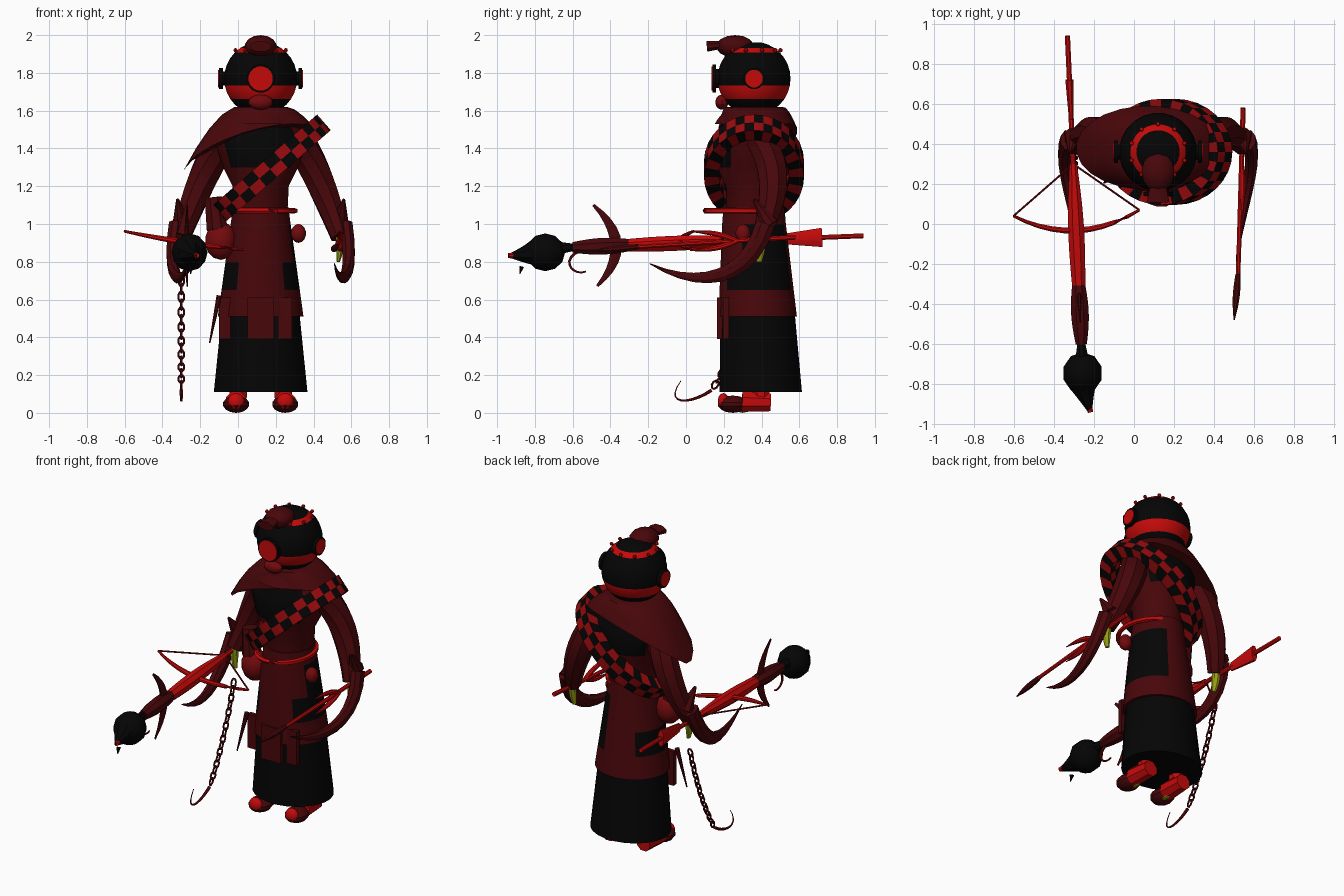
import bpy, bmesh
from math import sin, cos, pi, sqrt
from mathutils import Vector

if "Cube" in bpy.data.objects:
    bpy.data.objects.remove(bpy.data.objects["Cube"])


def material(name, red, green, blue):
    mat = bpy.data.materials.new(name)
    mat.use_nodes = True
    mat.diffuse_color = (red, green, blue, 1)
    shader = mat.node_tree.nodes["Principled BSDF"]
    shader.inputs["Base Color"].default_value = mat.diffuse_color
    return mat


DARK = material("dark red", .065, .002, .003)
RED = material("bright red", .56, .003, .003)
SCARLET = material("scarlet", .32, .003, .004)
CRIMSON = material("crimson", .17, .003, .004)
BLACK = material("black", .0015, .0015, .0015)
LIME = material("yellow green", .3, .34, .006)
made = []


# point measured from the upright centre line of the body, which leans back below the waist
def body(x, y, z):
    return Vector((.12 + x, .4 - .04 * min(z, 1) + y, z))


# point measured from the long axis of the weapon in the right hand
def weapon(y, x=0, z=0):
    return Vector((x - .29 - .045 * y, y, z + .9 + .04 * y))


def finish(name, bm, mats, rule=None):
    bmesh.ops.recalc_face_normals(bm, faces=bm.faces)
    if rule:
        for face in bm.faces:
            face.material_index = int(rule(face.calc_center_median(), face.normal))
    mesh = bpy.data.meshes.new(name)
    bm.to_mesh(mesh)
    bm.free()
    for mat in mats:
        mesh.materials.append(mat)
    part = bpy.data.objects.new(name, mesh)
    bpy.context.collection.objects.link(part)
    made.append(part)


# join point rings with quads; open skins get end caps
def skin(bm, rings, closed=False):
    rings = [[bm.verts.new(point) for point in ring] for ring in rings]
    count = len(rings[0])
    for low, high in zip(rings, rings[1:] + rings[:closed]):
        for i in range(count):
            j = (i + 1) % count
            bm.faces.new((low[i], low[j], high[j], high[i]))
    if not closed:
        bm.faces.new(rings[0])
        bm.faces.new(rings[-1])


def ellipse(width, depth, count=24):
    angles = [2 * pi * (i + .5) / count for i in range(count)]
    return [(width * cos(a), depth * sin(a)) for a in angles]


# body section by section: height, half width, half depth
def loft(name, mats, sections, rule=None):
    bm = bmesh.new()
    skin(bm, [[body(x, y, z) for x, y in ellipse(width, depth)] for z, width, depth in sections])
    finish(name, bm, mats, rule)


def bezier(controls, t):
    while len(controls) > 1:
        controls = [a.lerp(b, t) for a, b in zip(controls, controls[1:])]
    return controls[0]


def sweep(bm, path, radii, wide, sides, closed=False):
    rings = []
    last = len(path) - 1
    for i, (point, radius) in enumerate(zip(path, radii)):
        ahead = path[(i + 1) % len(path)] if closed else path[min(i + 1, last)]
        behind = path[i - 1] if closed else path[max(i - 1, 0)]
        along = (ahead - behind).normalized()
        across = Vector((1, 0, 0)) if abs(along.x) < .9 else Vector((0, 1, 0))
        across = (across - along * along.dot(across)).normalized()
        up = along.cross(across)
        rings.append([point + across * u + up * v for u, v in ellipse(radius * wide, radius, sides)])
    skin(bm, rings, closed)


# tapered bar or horn along a smooth curve
def horn(name, mat, controls, start, end, swell=0, wide=1, sides=8):
    steps = 10 if len(controls) > 2 or swell else 1
    times = [i / steps for i in range(steps + 1)]
    bm = bmesh.new()
    sweep(bm, [bezier(controls, t) for t in times],
          [start + (end - start) * t + swell * sin(pi * t) for t in times], wide, sides)
    finish(name, bm, [mat])


def hoops(name, mat, paths, radius):
    bm = bmesh.new()
    for path in paths:
        sweep(bm, path, [radius] * len(path), 1, 5, closed=True)
    finish(name, bm, [mat])


def ball(name, mat, centre, width, depth, height, sides=12):
    bm = bmesh.new()
    bmesh.ops.create_uvsphere(bm, u_segments=sides, v_segments=sides // 2 + 1, radius=1)
    bmesh.ops.scale(bm, vec=(width, depth, height), verts=bm.verts)
    bmesh.ops.translate(bm, vec=centre, verts=bm.verts)
    finish(name, bm, [mat])


def box(name, mat, centre, width, depth, height):
    bm = bmesh.new()
    bmesh.ops.create_cube(bm, size=1)
    bmesh.ops.scale(bm, vec=(width, depth, height), verts=bm.verts)
    bmesh.ops.translate(bm, vec=centre, verts=bm.verts)
    finish(name, bm, [mat])


# robe, with black patches low on both sides and up the left hip
def robe_patch(centre, normal):
    side = abs(normal.x) > .6 and .65 < centre.z < .8
    hip = normal.x > .3 and centre.y > .28 and .65 < centre.z < 1
    return side or hip


loft("skirt", [BLACK], [(.11, .25, .22), (.5, .21, .2), (1, .14, .15)])
tiers = [.51, .65, .8, 1, 1.09]
loft("overskirt", [DARK, BLACK],
     [(z, .3 - .14 * z, .25 - .08 * z) for z in tiers], robe_patch)
for x, width in ((0, .14), (.13, .07), (-.19, .06)):
    box("robe_strip", DARK, body(x, -.2 * sqrt(1 - (x / .24) ** 2), .5), width, .03, .22)


# torso with a black chest and back
def torso_patch(centre, normal):
    return abs(normal.y) > .6 and centre.z > 1.3


loft("torso", [DARK, BLACK], [(1, .14, .15), (1.2, .15, .15), (1.3, .2, .2),
                              (1.45, .25, .2), (1.6, .13, .14)], torso_patch)
loft("collar", [DARK], [(1.53, .2, .21), (1.56, .19, .19), (1.61, .14, .15)])

# shoulder cape, hanging low over the right arm and open over chest and back
bm = bmesh.new()
skin(bm, [[body(x - .05 * t, y + .02 * t, 1.62 - .25 * t ** 1.5 + t * (.28 * x + .6 * abs(y)))
           for x, y in ellipse(.14 + .22 * t, .15 + .06 * t)]
          for t in (0, .25, .5, .75, 1)])
finish("shoulder_cape", bm, [DARK])

# checked sash looped from the left shoulder to the right hip
centre, long_axis, short_axis = body(.05, 0, 1.29), Vector((.27, 0, .235)), Vector((0, .245, 0))
across = long_axis.cross(short_axis).normalized() * .055
rings = []
for i in range(32):
    spoke = long_axis * cos(pi * i / 16) + short_axis * sin(pi * i / 16)
    rim = spoke.normalized() * .02
    outer = [centre + spoke + rim + across * k for k in (-1, 0, 1)]
    inner = [centre + spoke - rim * 3 + across * k for k in (1, 0, -1)]
    rings.append(outer + inner)
bm = bmesh.new()
skin(bm, rings, closed=True)
for i, face in enumerate(bm.faces):
    face.material_index = (i // 6 + i % 6) % 2
finish("checked_sash", bm, [SCARLET, BLACK])

# belt, pouches and hanging spike
hoops("belt", RED, [[body(x + .02, y - .06, 1.07) for x, y in ellipse(.165, .2)]], .015)
ball("large_pouch", CRIMSON, body(-.21, -.06, .91), .085, .08, .1)
horn("pouch_neck", DARK, [body(-.23, -.06, .97), body(-.25, -.05, 1.14)], .06, .05)
ball("small_pouch", CRIMSON, body(.2, -.06, .95), .04, .04, .05)
horn("hip_spike", DARK, [body(-.22, -.14, .62), body(-.27, -.18, .37)], .015, .004)

# diving helmet with red bands and round ports
HEAD = body(0, 0, 1.77)
RADIUS = .195
latitudes = [pi * k / 16 for k in range(-5, 8)]
loft("helmet", [BLACK, RED],
     [(HEAD.z + RADIUS * sin(a), RADIUS * cos(a), RADIUS * cos(a)) for a in latitudes],
     lambda centre, normal: 1.66 < centre.z < 1.73 or 1.9 < centre.z < 1.935)
for x, y in ellipse(.14, .14, 10):
    ball("helmet_bolt", RED, HEAD + Vector((x, y, .15)), .012, .012, .012, sides=6)
for name, way, size in (("front", Vector((0, -1, 0)), .065), ("left", Vector((1, 0, 0)), .047),
                        ("right", Vector((-1, 0, 0)), .047)):
    horn(name + "_port_neck", BLACK, [HEAD + way * .17, HEAD + way * .21], size * .8, size * .8, sides=16)
    horn(name + "_port_rim", BLACK, [HEAD + way * .2, HEAD + way * .22], size + .01, size + .01, sides=16)
    horn(name + "_port_glass", RED, [HEAD + way * .21, HEAD + way * .225], size, size, sides=16)
ball("mouth_piece", CRIMSON, body(0, -.17, 1.645), .065, .035, .04)
ball("crest", DARK, body(0, -.1, 1.94), .085, .1, .06)
horn("crest_fin", DARK, [body(0, -.15, 1.95), body(0, -.25, 1.94)], .02, .03, wide=2)

# arms with curved sleeve blades, legs and boots
for side, sign in (("left", 1), ("right", -1)):
    def limb(part, mat, points, start, end, **shape):
        horn(side + part, mat, [body(sign * x, y, z) for x, y, z in points], start, end, **shape)

    limb("_arm", DARK, [(.2, .03, 1.45), (.32, .17, 1.25), (.42, .03, .93)], .08, .05, swell=.015)
    limb("_cuff_spike", DARK, [(.42, .08, 1), (.44, 0, 1.13)], .05, .008)
    limb("_hand", LIME, [(.41, .04, 1), (.43, .03, .9), (.41, .02, .8)], .02, .015, swell=.014, wide=.7)
    limb("_sleeve_blade", DARK, [(.45, .06, 1), (.5, -.04, .7), (.42, -.3, .65), (.39, -.56, .79)],
         .055, .003, swell=.01, wide=.7)
    limb("_leg", RED, [(.12, 0, .08), (.11, 0, .4)], .05, .05)
    limb("_boot", RED, [(.125, .05, .055), (.13, -.1, .06)], .05, .058)
    ball(side + "_toe", DARK, body(sign * .13, -.15, .046), .07, .08, .046)
    ball(side + "_toe_cap", RED, body(sign * .13, -.2, .06), .045, .03, .045)
    ball(side + "_foot_strap", LIME, body(sign * .115, -.1, .025), .02, .05, .025, sides=6)

# crossbow flail in the right hand
horn("stock_rod", RED, [weapon(.94), weapon(.2)], .014, .014)
horn("stock", RED, [weapon(.72), weapon(.52)], .055, .03, wide=.4)
horn("barrel", RED, [weapon(.3), weapon(-.32)], .02, .035, swell=.015)
ends = [weapon(.04, -.31, .06), weapon(.07, .32, -.04)]
horn("bow", RED, [ends[0], weapon(-.12), ends[1]], .007, .007, swell=.009)
for end in ends:
    horn("bow_string", CRIMSON, [end, weapon(.3)], .005, .005)
horn("flail_grip", DARK, [weapon(-.3), weapon(-.6)], .035, .03, swell=.015)
horn("crescent_blade", DARK, [weapon(-.49, z=.22), weapon(-.26), weapon(-.47, z=-.21)],
     .008, .008, swell=.025, wide=.4)
horn("grip_hook", CRIMSON, [weapon(-.5), weapon(-.7, z=-.04), weapon(-.6, z=-.16), weapon(-.53, z=-.13)],
     .009, .005)
horn("flail_neck", BLACK, [weapon(-.59), weapon(-.67)], .02, .035)
ball("flail_ball", BLACK, weapon(-.745, z=-.02), .1, .105, .1, sides=10)
horn("flail_point", BLACK, [weapon(-.8, z=-.02), weapon(-.86, .01, -.03), weapon(-.94, .03, -.03)], .075, .01)
horn("flail_tip", RED, [weapon(-.88, .02, -.03), weapon(-.94, .03, -.03)], .022, .014)
horn("flail_fang", BLACK, [weapon(-.87, z=-.09), weapon(-.88, z=-.13)], .014, .002)

# hooked rod and prongs in the left hand
grip, nose = Vector((.54, .27, .91)), Vector((.52, -.25, .88))
horn("left_rod", RED, [Vector((.545, .58, .93)), nose], .014, .012)
horn("left_rod_hook", DARK, [nose, Vector((.5, -.48, .86))], .014, .003, swell=.01)
for rise in (-.05, .05):
    tip = grip + Vector((0, -.25, rise))
    horn("rod_prong", RED, [grip, grip + Vector((0, -.1, rise)), tip], .012, .002, swell=.008)

# hanging chain of alternating links, with its hook
hang = [body(-.42, .01, .7), body(-.42, -.1, .35), body(-.42, -.26, .12)]
links = []
for i in range(16):
    middle = bezier(hang, i / 16)
    along = (bezier(hang, (i + 1) / 16) - middle) * .7
    across = Vector((.016, 0, 0))
    if i % 2:
        across = along.cross(across).normalized() * .016
    links.append([middle + along * u + across * v for u, v in ellipse(1, 1, 8)])
hoops("chain", DARK, links, .006)
horn("chain_hook", CRIMSON, [hang[-1], body(-.42, -.38, .04), body(-.42, -.52, .04), body(-.42, -.42, .17)],
     .01, .002)

# smooth rounded parts, keep edges sharp
bpy.ops.object.select_all(action="DESELECT")
for part in made:
    part.select_set(True)
bpy.context.view_layer.objects.active = made[0]
bpy.ops.object.shade_smooth_by_angle(angle=.6)
